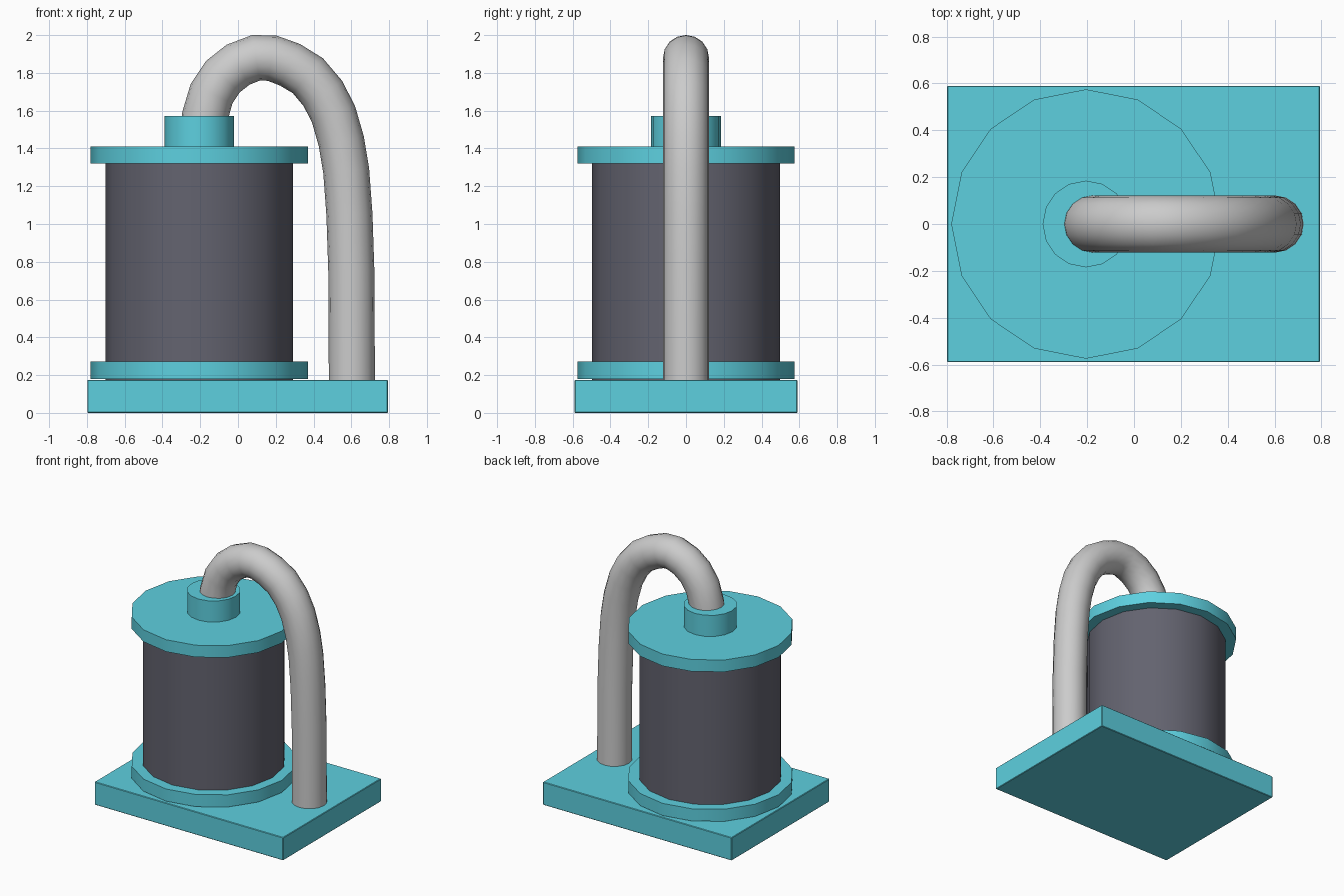
import bpy
import math

if "Cube" in bpy.data.objects:
    bpy.data.objects.remove(bpy.data.objects["Cube"])

CX = -0.205   # drum axis
SIDES = 16


def material(name, rgb):
    m = bpy.data.materials.new(name)
    m.diffuse_color = (*rgb, 1)
    m.use_nodes = True
    m.node_tree.nodes["Principled BSDF"].inputs["Base Color"].default_value = m.diffuse_color
    return m


teal = material("teal_paint", (0.11, 0.63, 0.74))
dark = material("dark_metal", (0.125, 0.125, 0.16))


def disc(name, radius, z0, z1, mat):
    bpy.ops.mesh.primitive_cylinder_add(vertices=SIDES, radius=radius, depth=z1 - z0,
                                        location=(CX, 0, (z0 + z1) / 2),
                                        rotation=(0, 0, math.pi / 2))
    ob = bpy.context.object
    ob.name = name
    ob.data.materials.append(mat)
    bpy.ops.object.shade_smooth_by_angle(angle=math.radians(30))
    return ob


# Base plate
bpy.ops.mesh.primitive_cube_add(size=1, location=(-0.002, 0, 0.0875))
base = bpy.context.object
base.name = "base_plate"
base.scale = (1.592, 1.18, 0.175)
bpy.ops.object.transform_apply(location=False, rotation=False, scale=True)
base.data.materials.append(teal)
bev = base.modifiers.new("edge_bevel", 'BEVEL')
bev.width = 0.004
bev.segments = 1

# Drum with its two flanges and the top collar
disc("lower_flange", 0.575, 0.18, 0.273, teal)
disc("drum", 0.497, 0.173, 1.36, dark)
disc("upper_flange", 0.575, 1.32, 1.411, teal)
disc("collar", 0.185, 1.40, 1.572, teal)

# Bent pipe from the collar over to the base
path = [(-0.19, 1.45), (-0.175, 1.57), (-0.14, 1.69), (-0.08, 1.78), (0.0, 1.843),
        (0.095, 1.88), (0.18, 1.878), (0.275, 1.843), (0.37, 1.785), (0.45, 1.69),
        (0.506, 1.58), (0.547, 1.438), (0.573, 1.28), (0.59, 1.05), (0.6, 0.75),
        (0.603, 0.15)]
curve = bpy.data.curves.new("pipe", 'CURVE')
curve.dimensions = '3D'
curve.bevel_depth = 0.122
curve.bevel_resolution = 6
curve.use_fill_caps = True
spline = curve.splines.new('POLY')
spline.points.add(len(path) - 1)
for p, (x, z) in zip(spline.points, path):
    p.co = (x, 0, z, 1)
spline.use_smooth = True
pipe = bpy.data.objects.new("pipe", curve)
bpy.context.collection.objects.link(pipe)
bpy.ops.object.select_all(action='DESELECT')
pipe.select_set(True)
bpy.context.view_layer.objects.active = pipe
bpy.ops.object.convert(target='MESH')
bpy.ops.object.shade_smooth_by_angle(angle=math.radians(40))
